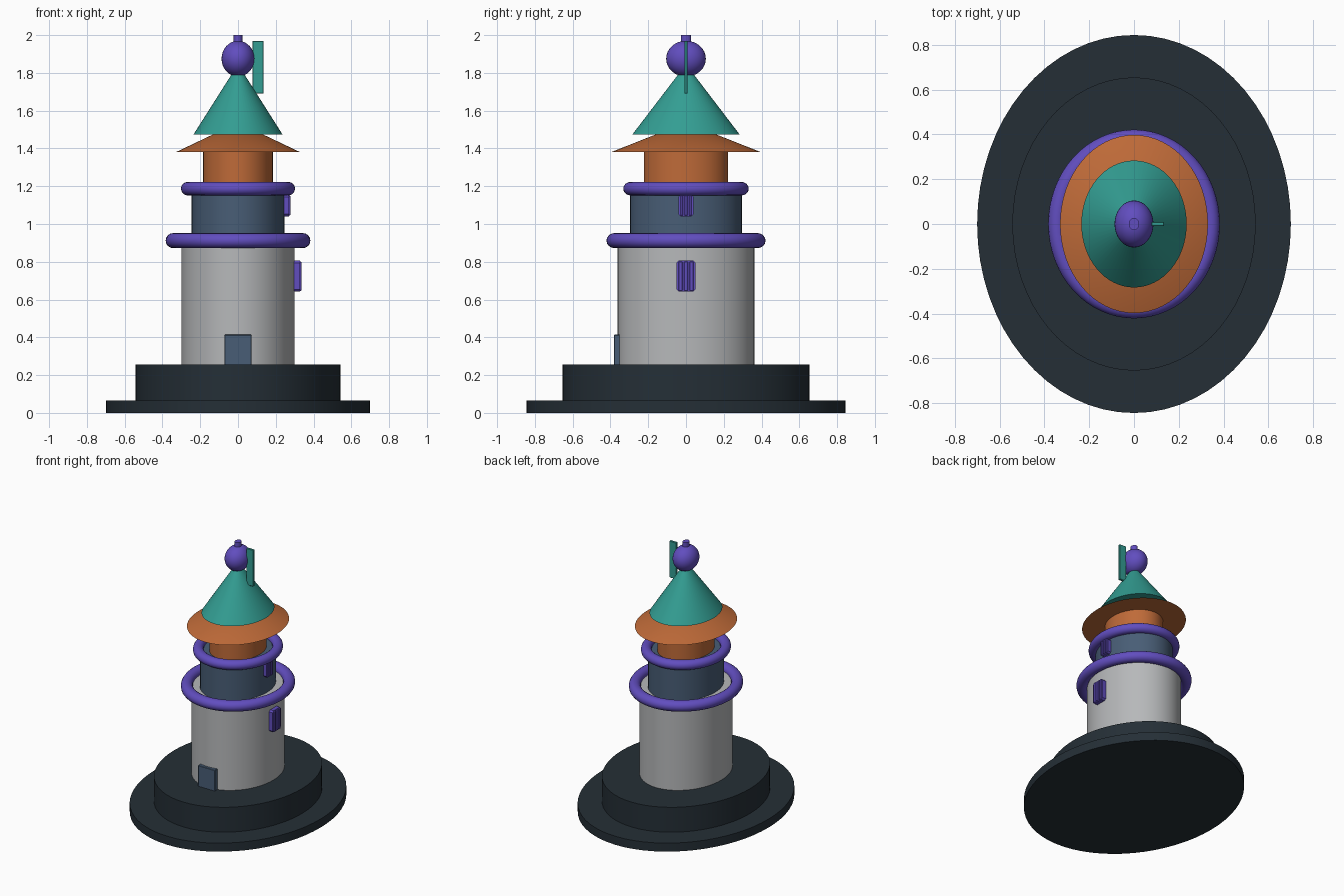
import bpy, bmesh, math

if "Cube" in bpy.data.objects:
    bpy.data.objects.remove(bpy.data.objects["Cube"])

STRETCH = 1.205  # the tower is oval: deeper than wide


def colour(name, r, g, b):
    m = bpy.data.materials.new(name)
    m.diffuse_color = (r, g, b, 1)
    m.use_nodes = True
    m.node_tree.nodes["Principled BSDF"].inputs["Base Color"].default_value = m.diffuse_color
    return m


slate = colour("dark slate", .018, .028, .037)
stone = colour("pale stone", .47, .48, .49)
blue = colour("steel blue", .065, .11, .18)
purple = colour("purple", .12, .075, .52)
orange = colour("burnt orange", .52, .145, .04)
teal = colour("teal", .033, .34, .29)


def finish(name, mat, smooth=True):
    ob = bpy.context.object
    ob.name = ob.data.name = name
    ob.data.materials.append(mat)
    bpy.ops.object.transform_apply(location=False, rotation=False, scale=True)
    if smooth:
        bpy.ops.object.shade_smooth_by_angle(angle=math.radians(35))
    return ob


def drum(name, mat, r0, r1, z0, z1, x=0, stretch=STRETCH, sides=64):
    bpy.ops.mesh.primitive_cone_add(vertices=sides, radius1=r0, radius2=r1,
                                    depth=z1 - z0, location=(x, 0, (z0 + z1) / 2))
    bpy.context.object.scale.y = stretch
    return finish(name, mat)


def ring(name, major, minor, z):
    bpy.ops.mesh.primitive_torus_add(major_radius=major, minor_radius=minor, location=(0, 0, z),
                                     major_segments=64, minor_segments=16)
    bpy.context.object.scale.y = 1.1
    return finish(name, purple)


def block(name, mat, x0, x1, y0, y1, z0, z1, bevel=0):
    bpy.ops.mesh.primitive_cube_add(size=1, location=((x0 + x1) / 2, (y0 + y1) / 2, (z0 + z1) / 2))
    bpy.context.object.scale = (x1 - x0, y1 - y0, z1 - z0)
    ob = finish(name, mat, False)
    if bevel:
        mod = ob.modifiers.new("edge", 'BEVEL')
        mod.width, mod.segments = bevel, 1
    return ob


def window(name, x0, x1, half, z0, z1):
    # chamfered plate with raised vertical bars
    ob = block(name, purple, x0, x1 - .008, -half, half, z0, z1)
    bm = bmesh.new()
    bm.from_mesh(ob.data)
    edges = [e for e in bm.edges if abs(e.verts[0].co.x - e.verts[1].co.x) > 1e-4]
    bmesh.ops.bevel(bm, geom=edges, offset=.012, segments=1, affect='EDGES')
    bm.to_mesh(ob.data)
    bm.free()
    for i in (-1, 0, 1):
        y = i * half * .58
        w = half * .2
        block(f"{name}_bar", purple, x1 - .012, x1, y - w, y + w, z0 + .004, z1 - .004, .003)


# stepped base
drum("base_plinth", slate, .70, .70, 0, .065)
drum("base_step", slate, .543, .543, .06, .255)

# tower stages
drum("lower_tower", stone, .30, .30, .25, .91)
drum("upper_tower", blue, .245, .245, .90, 1.185)
drum("lantern_room", orange, .185, .185, 1.18, 1.385)
ring("lower_gallery_ring", .343, .040, .912)
ring("upper_gallery_ring", .266, .036, 1.187)

# roof and finial
drum("roof_eave", orange, .33, .12, 1.38, 1.48)
drum("roof_cone", teal, .235, .01, 1.475, 1.83)
bpy.ops.mesh.primitive_uv_sphere_add(segments=32, ring_count=16, radius=1, location=(0, 0, 1.875))
bpy.context.object.scale = (.087, .105, .095)
finish("finial_ball", purple)
drum("finial_pin", purple, .023, .023, 1.93, 2.0, sides=16)
block("flag", teal, .077, .135, -.009, .009, 1.69, 1.97, .003)

# door and windows
block("door", blue, -.071, .071, -.382, -.33, .25, .414, .003)
window("lower_window", .28, .336, .05, .642, .806)
window("upper_window", .235, .277, .039, 1.04, 1.156)
